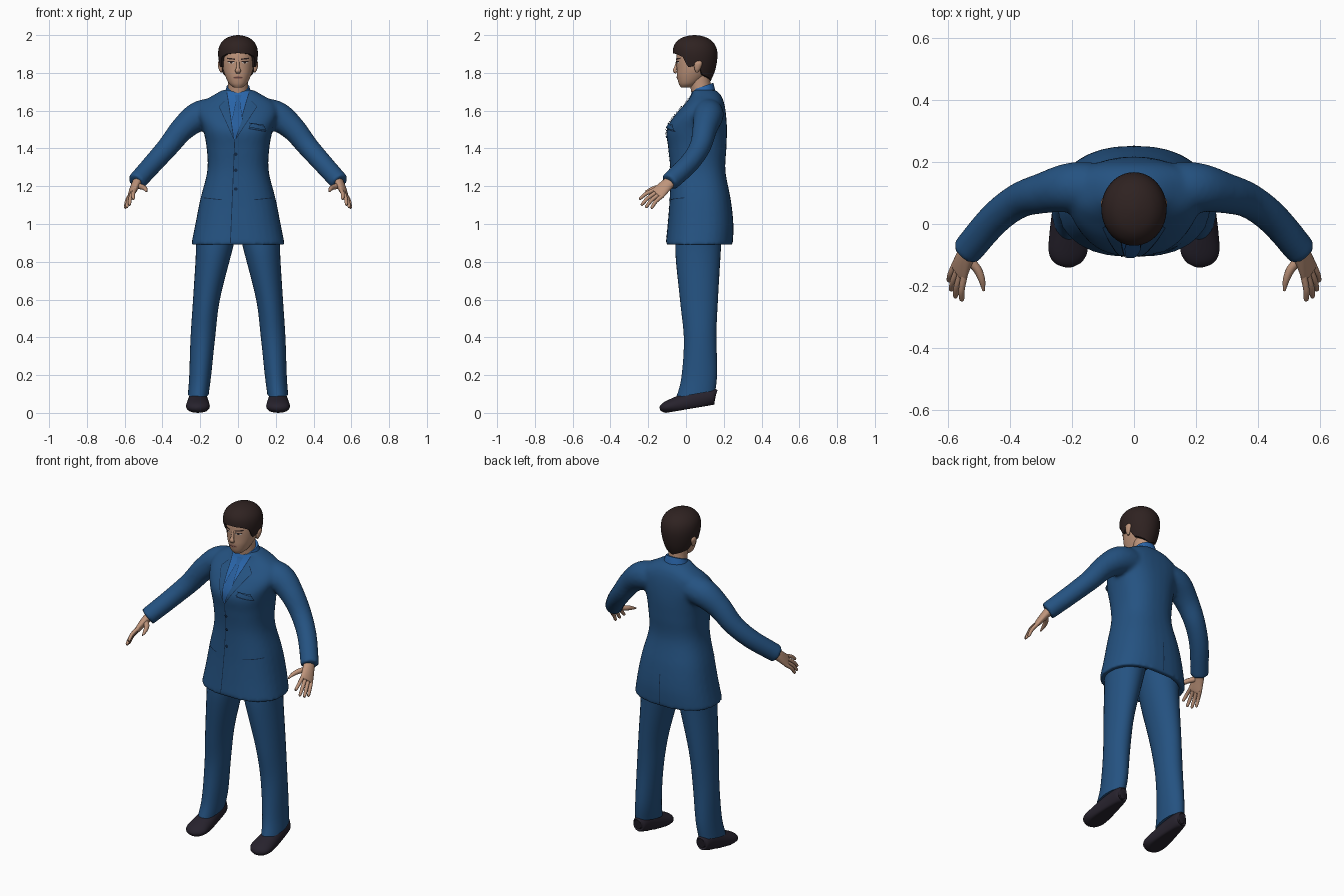
import bpy, bmesh
from math import sin, cos, pi, radians, copysign
from mathutils import Vector
from mathutils.bvhtree import BVHTree

cube = bpy.data.objects.get("Cube")
if cube:
    bpy.data.objects.remove(cube, do_unlink=True)


def material(name, *rgb):
    m = bpy.data.materials.new(name)
    m.use_nodes = True
    m.diffuse_color = (*rgb, 1)
    bsdf = m.node_tree.nodes["Principled BSDF"]
    bsdf.inputs["Base Color"].default_value = (*rgb, 1)
    bsdf.inputs["Roughness"].default_value = 0.8
    return m


suit = material("suit blue", 0.018, 0.085, 0.22)
shirt_blue = material("shirt blue", 0.022, 0.13, 0.4)
tie_blue = material("tie blue", 0.02, 0.11, 0.33)
seam = material("seam navy", 0.006, 0.022, 0.06)
skin = material("skin", 0.52, 0.3, 0.2)
lip = material("lips", 0.36, 0.16, 0.12)
dark = material("hair brown", 0.028, 0.016, 0.015)
white = material("eye white", 0.6, 0.56, 0.52)
leather = material("shoe leather", 0.02, 0.016, 0.026)


def resample(rows, k=6):
    """Catmull-Rom interpolation through rows of numbers."""
    ext = [rows[0], *rows, rows[-1]]
    out = []
    for a, b, c, d in zip(ext, ext[1:], ext[2:], ext[3:]):
        for i in range(k):
            t = i / k
            out.append([q + t * (r - p) / 2 + t * t * (2 * p - 5 * q + 4 * r - s) / 2
                        + t ** 3 * (3 * q - p - 3 * r + s) / 2
                        for p, q, r, s in zip(a, b, c, d)])
    return out + [list(rows[-1])]


def skin_rings(bm, rings):
    """Bridge rings of points and cap both ends."""
    rings = [[bm.verts.new(p) for p in ring] for ring in rings]
    n = len(rings[0])
    for a, b in zip(rings, rings[1:]):
        for i in range(n):
            j = (i + 1) % n
            bm.faces.new((a[i], a[j], b[j], b[i]))
    bm.faces.new(rings[0])
    bm.faces.new(rings[-1])


def loft(bm, rows, axis=None, power=2.0, tilt=0, lead=(), mirror=1, n=32):
    """Rows are x, y, z, half width, half depth; with an axis the rings follow the path."""
    rows = list(lead) + resample(rows)
    rings = []
    for i, (x, y, z, rx, ry) in enumerate(rows):
        side, up = Vector((1, 0, 0)), Vector((0, 1, 0))
        if axis:
            a, b = rows[max(i - 1, 0)], rows[min(i + 1, len(rows) - 1)]
            t = (Vector(b[:3]) - Vector(a[:3])).normalized()
            side = Vector(axis)
            side = (side - t * side.dot(t)).normalized()
            up = t.cross(side)
        ring = []
        for k in range(n):
            c, s = cos(2 * pi * k / n), sin(2 * pi * k / n)
            u = copysign(abs(c) ** (2 / power), c) * rx
            v = copysign(abs(s) ** (2 / power), s) * ry
            p = Vector((x, y, z)) + side * u + up * v
            p.z += tilt * (p.y - y)
            p.x *= mirror
            ring.append(p)
        rings.append(ring)
    skin_rings(bm, rings)


def finish(bm, name, mat, angle=50, normals=True):
    if normals:
        bmesh.ops.recalc_face_normals(bm, faces=bm.faces)
    mesh = bpy.data.meshes.new(name)
    bm.to_mesh(mesh)
    bm.free()
    mesh.materials.append(mat)
    ob = bpy.data.objects.new(name, mesh)
    bpy.context.collection.objects.link(ob)
    bpy.ops.object.select_all(action="DESELECT")
    ob.select_set(True)
    bpy.context.view_layer.objects.active = ob
    bpy.ops.object.shade_smooth_by_angle(angle=radians(angle))
    return ob


def part(name, mat, rows, **kw):
    bm = bmesh.new()
    loft(bm, rows, **kw)
    return finish(bm, name, mat)


def surface(ob):
    bpy.context.view_layer.update()
    return BVHTree.FromObject(ob, bpy.context.evaluated_depsgraph_get())


def plate(name, mat, target, corners, lift=0.003, n=12, disc=False, face=-1):
    """Lay a thin four-cornered (x, z) or elliptical plate on a surface."""
    a, b, c, d = [Vector(p) for p in corners]
    bm, grid = bmesh.new(), {}
    for i in range(n + 1):
        for j in range(n + 1):
            u, v = 2 * i / n - 1, 2 * j / n - 1
            if disc:
                u, v = u * (1 - v * v / 2) ** 0.5, v * (1 - u * u / 2) ** 0.5
            u, v = (u + 1) / 2, (v + 1) / 2
            p = a.lerp(b, u).lerp(d.lerp(c, u), v)
            hit, normal, _, _ = target.ray_cast(Vector((p.x, face, p.y)), Vector((0, -face, 0)))
            if hit:
                grid[i, j] = bm.verts.new(hit + normal * lift)
    for i in range(n):
        for j in range(n):
            keys = [(i, j), (i + 1, j), (i + 1, j + 1), (i, j + 1)]
            if all(k in grid for k in keys):
                f = bm.faces.new([grid[k] for k in keys])
                f.normal_update()
                if f.normal.y * face < 0:
                    f.normal_flip()
    return finish(bm, name, mat, normals=False)


def line(name, target, p, q, w=0.002, mat=seam, **kw):
    p, q = Vector(p), Vector(q)
    o = (q - p).orthogonal().normalized() * w
    plate(name, mat, target, (p + o, q + o, q - o, p - o), **kw)


def oval(name, mat, target, x, z, w, h, **kw):
    plate(name, mat, target, ((x - w, z - h), (x + w, z - h), (x + w, z + h), (x - w, z + h)),
          disc=True, **kw)


# Jacket: hollow hem, torso and both sleeves fused into one smooth skin
bm = bmesh.new()
loft(bm, [(0, .07, .89, .248, .178), (0, .077, 1, .226, .174), (0, .075, 1.13, .2, .162),
          (0, .063, 1.28, .163, .146), (0, .06, 1.4, .166, .154), (0, .057, 1.5, .185, .16),
          (0, .078, 1.58, .212, .134), (0, .1, 1.64, .195, .102), (0, .107, 1.682, .13, .078),
          (0, .095, 1.71, .08, .062)],
     power=2.4, lead=[(0, .07, .98, .19, .135), (0, .07, .89, .215, .148)])
palm_axis = (.45, .73, -.5)
for s in (1, -1):
    loft(bm, [(.1, .115, 1.585, .08, .08), (.2, .118, 1.573, .08, .08), (.29, .1, 1.507, .066, .066),
              (.37, .075, 1.41, .057, .057), (.45, .015, 1.32, .053, .053),
              (.54, -.09, 1.22, .05, .05)], axis=palm_axis, mirror=s)
jacket = finish(bm, "jacket", suit)
fuse = jacket.modifiers.new("fuse", "REMESH")
fuse.mode, fuse.voxel_size, fuse.use_smooth_shade = "VOXEL", 0.011, True
relax = jacket.modifiers.new("relax", "SMOOTH")
relax.factor, relax.iterations = 0.5, 5

# Neck, collar and head
part("neck", skin, [(0, .09, 1.66, .056, .055), (0, .075, 1.74, .052, .054), (0, .07, 1.82, .055, .06)])
part("shirt_collar", shirt_blue, [(0, .092, 1.67, .078, .066), (0, .09, 1.705, .067, .06),
                                  (0, .088, 1.728, .06, .056)], tilt=.35)
head = part("head", skin, [
    (0, .0, 1.722, .022, .026), (0, .012, 1.742, .046, .05), (0, .03, 1.78, .066, .077),
    (0, .045, 1.82, .079, .094), (0, .05, 1.87, .085, .101), (0, .05, 1.91, .084, .097),
    (0, .05, 1.95, .074, .08), (0, .05, 1.98, .04, .045)], power=2.15)
part("nose", skin, [(0, -.044, 1.868, .007, .007), (0, -.054, 1.83, .009, .008),
                    (0, -.059, 1.812, .015, .01), (0, -.05, 1.8, .011, .006)], axis=(1, 0, 0), n=16)

# Hair: cap whose lower edge follows a hairline running from the brow to the nape
cap = resample([(1.74, .05, .06, .072), (1.8, .05, .086, .1), (1.86, .05, .101, .114),
                (1.91, .048, .105, .118), (1.95, .046, .095, .107), (1.98, .045, .068, .078),
                (1.995, .045, .034, .04), (2, .045, .004, .004)], 10)
hairline = [(0, 1.905), (35, 1.9), (55, 1.885), (68, 1.83), (80, 1.835), (95, 1.85),
            (112, 1.79), (180, 1.755)]


def lookup(table, x):
    for a, b in zip(table, table[1:]):
        if x <= b[0]:
            t = (x - a[0]) / (b[0] - a[0])
            return [p + (q - p) * t for p, q in zip(a, b)]
    return table[-1]


rings, n = [[] for _ in range(18)], 72
for k in range(n):
    deg = 360 * k / n
    low = lookup(hairline, min(deg, 360 - deg))[1]
    for j, ring in enumerate(rings):
        t = max(j - 1, 0) / 16
        z = low + (2 - low) * (1 - (1 - t) ** 1.6)
        _, cy, rx, ry = lookup(cap, z)
        inset = 0.8 if j == 0 else 1
        ring.append((rx * inset * sin(radians(deg)), cy - ry * inset * cos(radians(deg)), z))
bm = bmesh.new()
skin_rings(bm, rings)
finish(bm, "hair", dark)

# Face details and ears
face = surface(head)
for s, side in ((1, "left"), (-1, "right")):
    oval(side + "_eye", white, face, s * .034, 1.856, .015, .006)
    oval(side + "_iris", dark, face, s * .034, 1.856, .006, .006, lift=.0045)
    line(side + "_eyelid", face, (s * .018, 1.861), (s * .051, 1.861), mat=dark, lift=.005)
    line(side + "_eyebrow", face, (s * .015, 1.872), (s * .057, 1.877), w=.0035, mat=dark)
    part(side + "_ear", skin, [(.088, .058, 1.803, .004, .006), (.092, .06, 1.82, .01, .015),
                               (.095, .065, 1.85, .012, .021), (.094, .067, 1.868, .004, .008)],
         mirror=s, n=16)
oval("lips", lip, face, 0, 1.775, .024, .008)
line("mouth_line", face, (-.022, 1.775), (.022, 1.775), w=.001, mat=dark, lift=.0045)

# Shirt front, tie and lapels
cloth = surface(jacket)
plate("shirt_front", shirt_blue, cloth, ((-.058, 1.7), (.058, 1.7), (-.012, 1.45), (-.022, 1.45)))
plate("tie_knot", tie_blue, cloth, ((-.018, 1.68), (.018, 1.68), (.01, 1.645), (-.01, 1.645)), lift=.008)
plate("tie_blade", tie_blue, cloth, ((-.01, 1.645), (.01, 1.645), (.022, 1.55), (-.03, 1.55)), lift=.006)
plate("tie_end", tie_blue, cloth, ((-.03, 1.55), (.022, 1.55), (-.012, 1.46), (-.022, 1.46)), lift=.006)
for s, side in ((1, "left"), (-1, "right")):
    tip = (s * .005 - .017, 1.45)
    line(side + "_opening", cloth, (s * .058, 1.695), tip, lift=.005)
    line(side + "_tie_edge", cloth, (s * .01, 1.645), (s * .026 - .004, 1.55), w=.001, lift=.008)
    line(side + "_lapel_edge", cloth, (s * .1, 1.62), tip, w=.0015)
    line(side + "_lapel_notch", cloth, (s * .1, 1.62), (s * .07, 1.65), w=.0015)
    line(side + "_pocket_flap", cloth, (s * .085, 1.128), (s * .18, 1.138))

# Jacket closing, buttons, breast pocket and back seam
line("front_closing", cloth, (-.017, 1.45), (-.04, .9), n=30)
for z in (1.37, 1.285, 1.185):
    oval("button", seam, cloth, -.012, z, .009, .009, lift=.006)
line("breast_pocket", cloth, (.055, 1.505), (.145, 1.49), w=.003)
plate("pocket_square", suit, cloth, ((.055, 1.51), (.145, 1.495), (.13, 1.525), (.07, 1.53)), lift=.009)
line("pocket_square_fold", cloth, (.06, 1.53), (.135, 1.515), w=.0015, lift=.01)
line("back_vent", cloth, (0, 1.08), (0, .9), face=1, n=20)

# Hands, trousers and shoes
fingers = [(-.03, (.555, -.248, 1.132)), (-.01, (.576, -.238, 1.1)),
           (.01, (.59, -.215, 1.087)), (.03, (.597, -.185, 1.083))]
for s, side in ((1, "left"), (-1, "right")):
    bm = bmesh.new()
    loft(bm, [(.525, -.07, 1.237, .03, .026), (.545, -.11, 1.2, .036, .022),
              (.562, -.15, 1.162, .041, .015), (.565, -.157, 1.156, .036, .01)],
         axis=palm_axis, mirror=s)
    for offset, tip in fingers:
        base = Vector((.56, -.146, 1.165)) + Vector(palm_axis) * offset
        mid = base.lerp(Vector(tip), .5) + Vector((.004, -.004, .004))
        loft(bm, [(*base, .011, .011), (*mid, .01, .01), (*base.lerp(Vector(tip), .92), .008, .008),
                  (*tip, .003, .003)], axis=palm_axis, mirror=s, n=12)
    loft(bm, [(.54, -.105, 1.205, .016, .016), (.505, -.145, 1.195, .014, .014),
              (.49, -.18, 1.185, .011, .011), (.484, -.215, 1.172, .004, .004)],
         axis=palm_axis, mirror=s, n=12)
    finish(bm, side + "_hand", skin)

    part(side + "_trouser_leg", suit, [
        (.115, .07, .97, .112, .122), (.128, .065, .85, .095, .12), (.167, .07, .6, .071, .1),
        (.186, .075, .4, .065, .086), (.2, .07, .2, .058, .095), (.21, .052, .1, .055, .104)],
        mirror=s, tilt=.18)

    shoe = part(side + "_shoe", leather, [
        (.21, .157, .088, .02, .03), (.21, .14, .088, .04, .045), (.211, .06, .07, .05, .055),
        (.212, -.03, .045, .06, .048), (.212, -.09, .033, .062, .035), (.21, -.122, .025, .045, .024),
        (.209, -.137, .02, .015, .01)], axis=(1, 0, 0), mirror=s)
    for v in shoe.data.vertices:
        v.co.z = max(v.co.z, 0, .008 + (v.co.y + .06) * .17)
